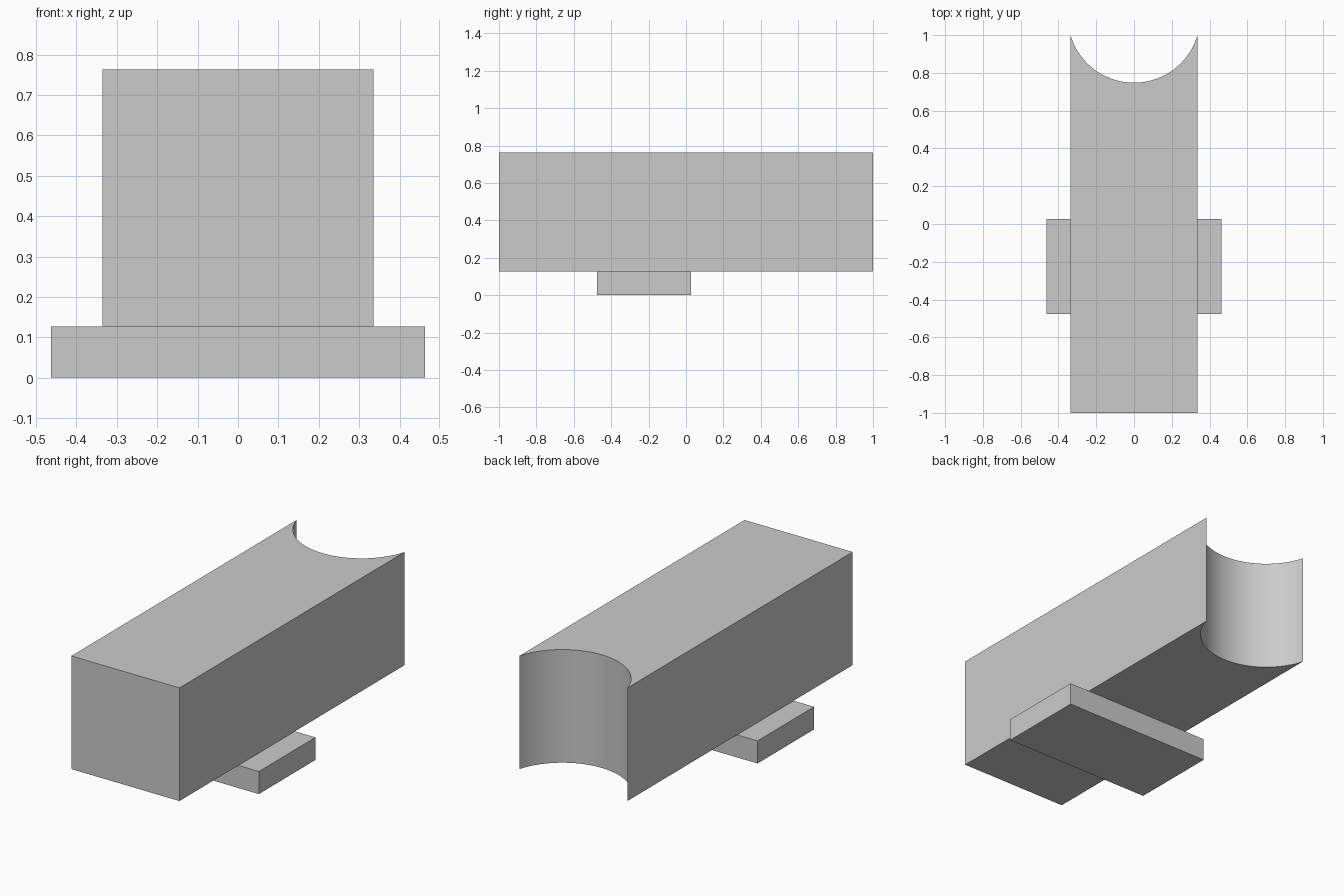
import bpy
import bmesh
from math import asin, cos, sin

cube = bpy.data.objects.get("Cube")
if cube:
    bpy.data.objects.remove(cube, do_unlink=True)

grey = bpy.data.materials.new("light grey")
grey.use_nodes = True
colour = (0.6, 0.6, 0.6, 1)
grey.diffuse_color = colour
grey.node_tree.nodes["Principled BSDF"].inputs["Base Color"].default_value = colour


def extrude_profile(name, points, bottom, top):
    """Closed plan outline raised from bottom to top."""
    bm = bmesh.new()
    face = bm.faces.new([bm.verts.new((x, y, bottom)) for x, y in points])
    result = bmesh.ops.extrude_face_region(bm, geom=[face])
    raised = [v for v in result["geom"] if isinstance(v, bmesh.types.BMVert)]
    bmesh.ops.translate(bm, verts=raised, vec=(0, 0, top - bottom))
    bmesh.ops.recalc_face_normals(bm, faces=bm.faces)
    mesh = bpy.data.meshes.new(name)
    bm.to_mesh(mesh)
    bm.free()
    mesh.materials.append(grey)
    obj = bpy.data.objects.new(name, mesh)
    bpy.context.collection.objects.link(obj)
    return obj


# Long block with a round saddle cut into its back end
half_width, depth, steps = 0.336, 0.252, 48
radius = (half_width ** 2 + depth ** 2) / (2 * depth)
centre_y = 1 - depth + radius
half_angle = asin(half_width / radius)
angles = [half_angle * (1 - 2 * i / steps) for i in range(steps + 1)]
saddle = [(radius * sin(a), centre_y - radius * cos(a)) for a in angles]
block = extrude_profile(
    "saddle_block", [(-half_width, -1), (half_width, -1)] + saddle, 0.127, 0.763)

# Cross plate underneath
plate_x, front_y, back_y = 0.463, -0.476, 0.026
extrude_profile(
    "cross_plate",
    [(-plate_x, front_y), (plate_x, front_y), (plate_x, back_y), (-plate_x, back_y)],
    0, 0.127)

# Smooth the saddle, keep every corner sharp
bpy.ops.object.select_all(action="DESELECT")
block.select_set(True)
bpy.context.view_layer.objects.active = block
bpy.ops.object.shade_smooth_by_angle(angle=0.4)
